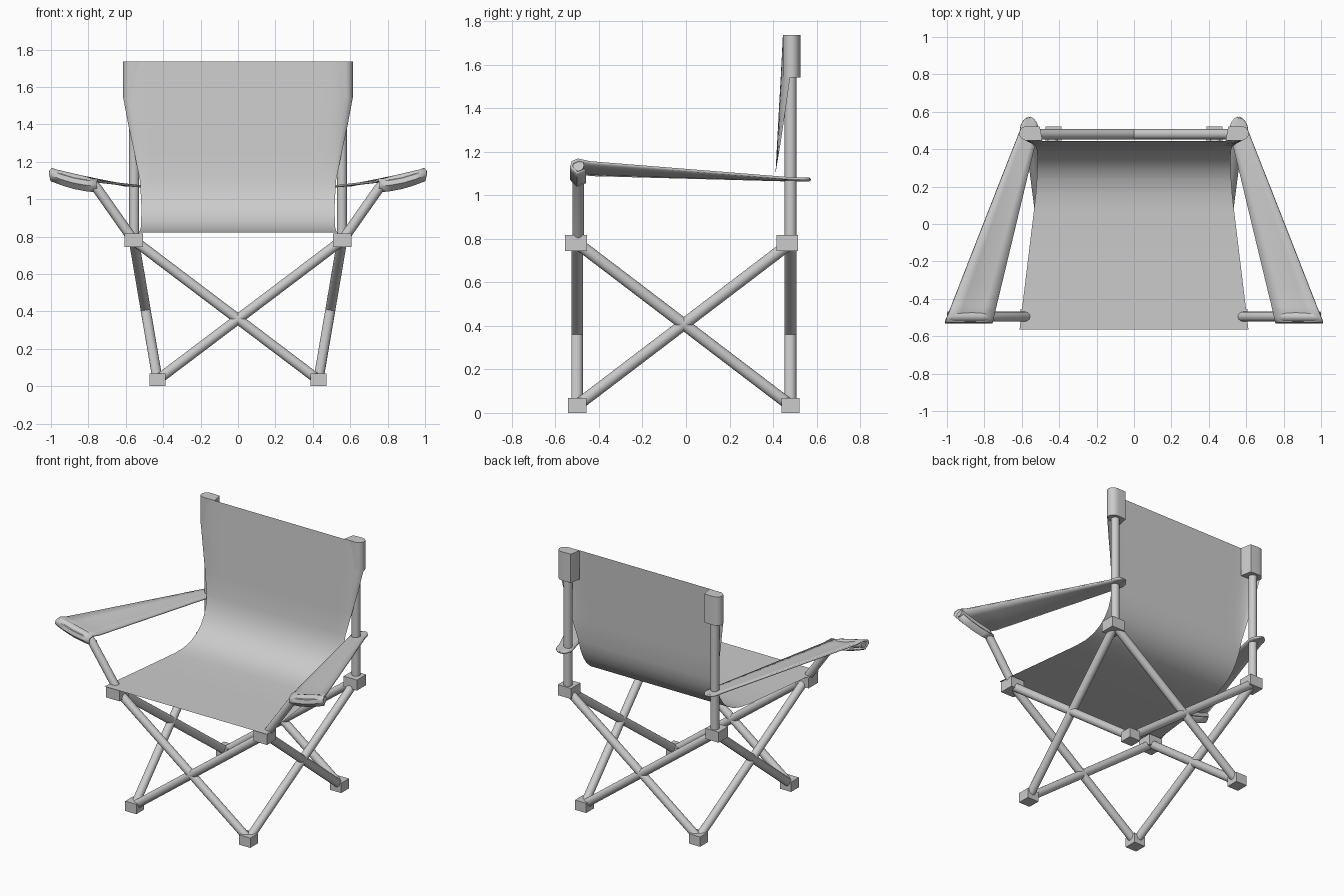
import bpy, bmesh, math
from mathutils import Vector

if "Cube" in bpy.data.objects:
    bpy.data.objects.remove(bpy.data.objects["Cube"])


def finish(name, bm, smooth=True):
    bmesh.ops.recalc_face_normals(bm, faces=bm.faces)
    me = bpy.data.meshes.new(name)
    bm.to_mesh(me)
    bm.free()
    ob = bpy.data.objects.new(name, me)
    bpy.context.collection.objects.link(ob)
    if smooth:
        bpy.context.view_layer.objects.active = ob
        bpy.ops.object.select_all(action='DESELECT')
        ob.select_set(True)
        bpy.ops.object.shade_smooth_by_angle(angle=math.radians(40))
    return ob


def tube(name, a, b, r=0.027):
    a, b = Vector(a), Vector(b)
    bm = bmesh.new()
    bmesh.ops.create_cone(bm, cap_ends=True, segments=20, radius1=r, radius2=r, depth=(b - a).length)
    ob = finish(name, bm)
    ob.location = (a + b) / 2
    ob.rotation_euler = (b - a).to_track_quat('Z', 'Y').to_euler()


def block(name, c, size):
    bm = bmesh.new()
    bmesh.ops.create_cube(bm, size=1)
    bmesh.ops.scale(bm, vec=size, verts=bm.verts)
    ob = finish(name, bm, False)
    ob.location = c


def grid(name, rows):
    bm = bmesh.new()
    vs = [[bm.verts.new(p) for p in row] for row in rows]
    for r0, r1 in zip(vs, vs[1:]):
        for i in range(len(r0) - 1):
            bm.faces.new((r0[i], r0[i + 1], r1[i + 1], r1[i]))
    return finish(name, bm)


def foot(s, y):
    return (0.43 * s, y[0], 0.034)


def hub(s, y):
    return (0.557 * s, y[1], 0.78)


FRONT, BACK = (-0.5, -0.505), (0.48, 0.465)

# Feet, upper joints and crossed legs on all four sides
for s, side in ((-1, "left"), (1, "right")):
    for y, end in ((FRONT, "front"), (BACK, "back")):
        block(f"{end}_{side}_foot", foot(s, y), (0.084, 0.084, 0.067))
        block(f"{end}_{side}_joint", hub(s, y), (0.1, 0.1, 0.072))
        a, b = Vector(foot(s, y)), Vector(hub(-s, y))
        a.y = b.y = y[0]
        tube(f"{end}_{side}_cross_leg", a, b)
    for p, q, n in ((FRONT, BACK, "rising"), (BACK, FRONT, "falling")):
        a, b = Vector(foot(s, p)), Vector(hub(s, q))
        b.y = q[0]
        tube(f"{side}_{n}_cross_leg", a, b)

# Back posts, arm supports, armrests and post sleeves
for s, side in ((-1, "left"), (1, "right")):
    tube(f"{side}_back_post", (0.555 * s, 0.48, 0.76), (0.555 * s, 0.48, 1.73))

    cu = bpy.data.curves.new(f"{side}_arm_support", 'CURVE')
    cu.dimensions = '3D'
    cu.bevel_depth = 0.027
    cu.bevel_resolution = 4
    cu.use_fill_caps = True
    sp = cu.splines.new('POLY')
    path = [(0.565, 0.79), (0.755, 1.06), (0.78, 1.083), (0.82, 1.096), (0.995, 1.137)]
    sp.points.add(len(path) - 1)
    for pt, (x, z) in zip(sp.points, path):
        pt.co = (x * s, -0.495, z, 1)
    ob = bpy.data.objects.new(cu.name, cu)
    bpy.context.collection.objects.link(ob)

    # armrest cloth: wraps the front tube, tapers, rounds off behind the post
    rows = []
    stations = [(-0.463, -0.035), (-0.5, -0.053), (-0.526, -0.025), (-0.521, -0.004), (-0.495, 0.008)]
    stations += [(-0.44 + 0.94 * i / 8, 0.0) for i in range(9)]
    stations += [(0.5 + 0.07 * math.sin(math.radians(a)), 0.0) for a in (20, 40, 60, 75, 88)]
    for y, dz in stations:
        t = min((y + 0.5) / 1.0, 1)
        xo, xi = 1.0 - 0.39 * t, 0.75 - 0.24 * t
        if y > 0.5:
            k = math.sqrt(max(0, 1 - ((y - 0.5) / 0.07) ** 2))
            m = 0.558
            xo, xi = m + (0.61 - m) * k, m + (0.51 - m) * k
        zo, zi = 1.155 - 0.08 * t, 1.095 - 0.027 * t
        rows.append([(s * (xo + (xi - xo) * u), y,
                      zo + (zi - zo) * u + dz - 0.012 * math.sin(math.pi * u) * (1 - t))
                     for u in (0, 0.25, 0.5, 0.75, 1)])
    arm = grid(f"{side}_armrest", rows)
    mod = arm.modifiers.new("thickness", 'SOLIDIFY')
    mod.thickness = 0.012
    mod.offset = 0

    # sleeve pocket around the post top
    outline = [(0.49, 0.447), (0.53, 0.447)]
    outline += [(0.565 + 0.049 * math.cos(math.radians(a)), 0.485 + 0.04 * math.sin(math.radians(a)))
                for a in range(-75, 91, 15)]
    outline += [(0.505, 0.522), (0.502, 0.512)]
    bm = bmesh.new()
    f = bm.faces.new([bm.verts.new((x * s, y, 1.54)) for x, y in outline])
    ext = bmesh.ops.extrude_face_region(bm, geom=[f], use_keep_orig=True)
    top = [v for v in ext["geom"] if isinstance(v, bmesh.types.BMVert)]
    bmesh.ops.translate(bm, vec=(0, 0, 0.196), verts=top)
    finish(f"{side}_post_sleeve", bm)

# Seat and backrest: one sheet, profile rows of (y, z, half width, edge y)
profile = [(-0.565, 0.822, 0.612, None), (-0.2, 0.822, 0.568, None), (0.08, 0.823, 0.534, None),
           (0.16, 0.83, 0.525, None), (0.23, 0.848, 0.52, None), (0.29, 0.88, 0.518, None),
           (0.335, 0.92, 0.517, None), (0.37, 0.97, 0.517, None), (0.395, 1.03, 0.52, None),
           (0.411, 1.1, 0.524, None), (0.419, 1.25, 0.555, 0.436), (0.427, 1.4, 0.587, 0.458),
           (0.435, 1.54, 0.613, 0.478), (0.445, 1.736, 0.613, 0.485)]
us = [0, 0.25, 0.5, 0.7, 0.8, 0.85, 0.89, 0.93, 0.96, 0.985, 1]
us = [-u for u in reversed(us[1:])] + us
rows = []
for y, z, w, ey in profile:
    row = []
    for u in us:
        t = max(0, (abs(u) - 0.8) / 0.2)
        dy = (ey - y) * (1 - math.sqrt(1 - t * t)) if ey else 0
        row.append((u * w, y + dy, z))
    rows.append(row)
grid("seat_and_backrest", rows)
